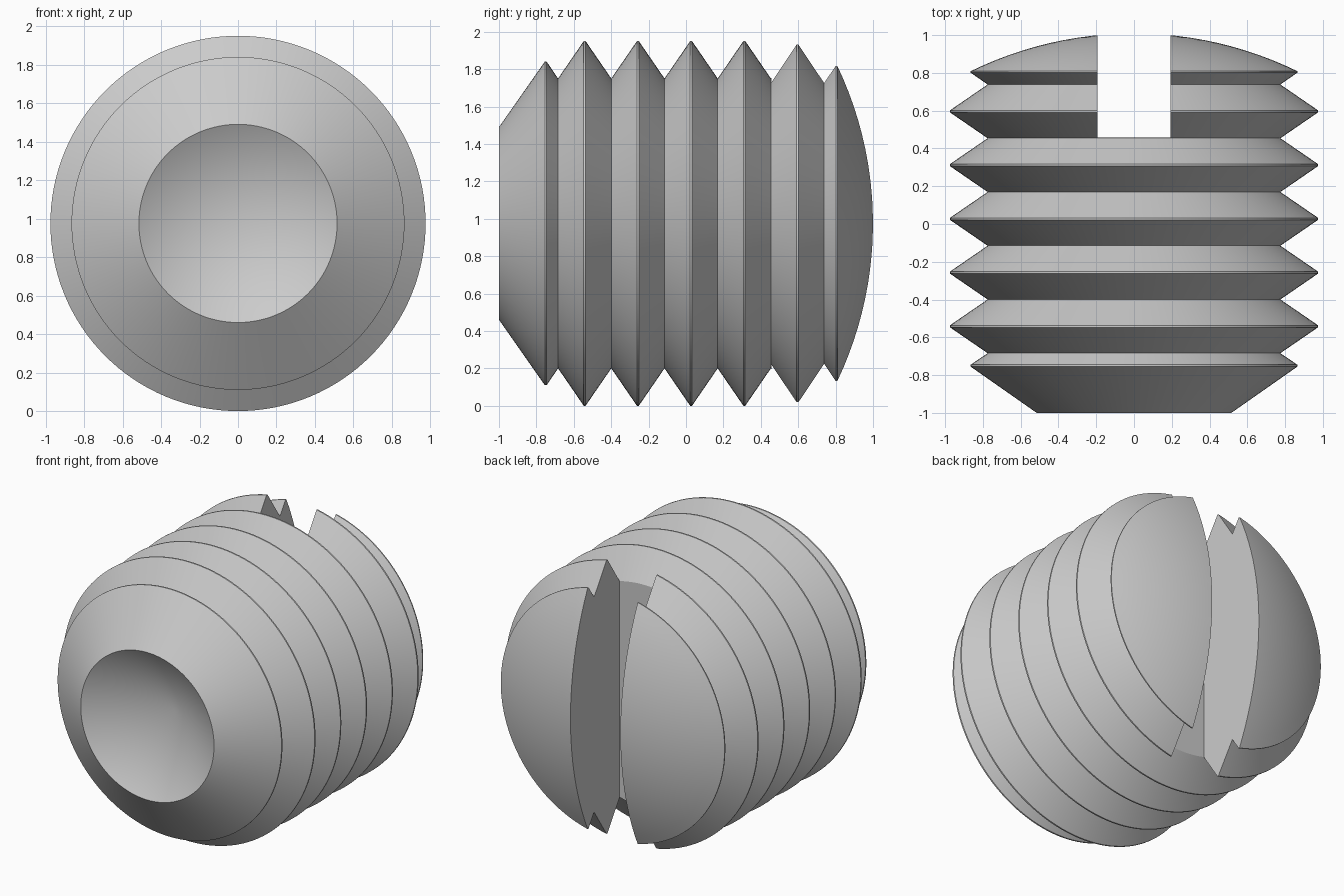
import bpy, bmesh, math
from mathutils import Vector

if "Cube" in bpy.data.objects:
    bpy.data.objects.remove(bpy.data.objects["Cube"])

R = 0.975            # crest radius, also the height of the axis
ROOT = 0.775
PITCH = 0.2845
FLAT = 0.005         # half width of each crest flat

# Half profile as (radius, y), from cup-point apex to domed end
profile = [(0, -0.703), (0.515, -1.0), (0.865, -0.755), (0.865, -0.745), (ROOT, -0.684)]
for i in range(5):
    crest = -0.684 + PITCH * (i + 0.5)
    profile += [(R, crest - FLAT), (R, crest + FLAT), (ROOT, crest + PITCH / 2)]
profile += [(0.865, 0.801)]

# Domed slotted end
DOME, DOME_Y = 1.97, -0.961
a0 = math.asin(0.865 / DOME)
for i in range(13):
    a = a0 * (1 - i / 12)
    profile.append((DOME * math.sin(a), DOME_Y + DOME * math.cos(a)))

# Threaded body: spin the profile round the y axis
bm = bmesh.new()
verts = [bm.verts.new((0, y, R + r)) for r, y in profile]
edges = [bm.edges.new(pair) for pair in zip(verts, verts[1:])]
bmesh.ops.spin(bm, geom=verts + edges, cent=Vector((0, 0, R)), axis=Vector((0, 1, 0)),
               angle=math.tau, steps=128, use_duplicate=False)
bmesh.ops.remove_doubles(bm, verts=bm.verts, dist=1e-4)
bmesh.ops.recalc_face_normals(bm, faces=bm.faces)
mesh = bpy.data.meshes.new("set_screw")
bm.to_mesh(mesh)
bm.free()
screw = bpy.data.objects.new("set_screw", mesh)
bpy.context.collection.objects.link(screw)

# Driver slot cut across the domed end
bpy.ops.mesh.primitive_cube_add(size=1, location=(0, 0.957, R))
cutter = bpy.context.object
cutter.name = "slot_cutter"
cutter.scale = (0.386, 1.0, 3.0)
cutter.hide_render = True
mod = screw.modifiers.new("slot", 'BOOLEAN')
mod.operation = 'DIFFERENCE'
mod.solver = 'EXACT'
mod.object = cutter

bpy.ops.object.select_all(action='DESELECT')
screw.select_set(True)
bpy.context.view_layer.objects.active = screw
bpy.ops.object.modifier_apply(modifier=mod.name)
bpy.data.objects.remove(cutter, do_unlink=True)
bpy.ops.object.shade_smooth_by_angle(angle=math.radians(25))
